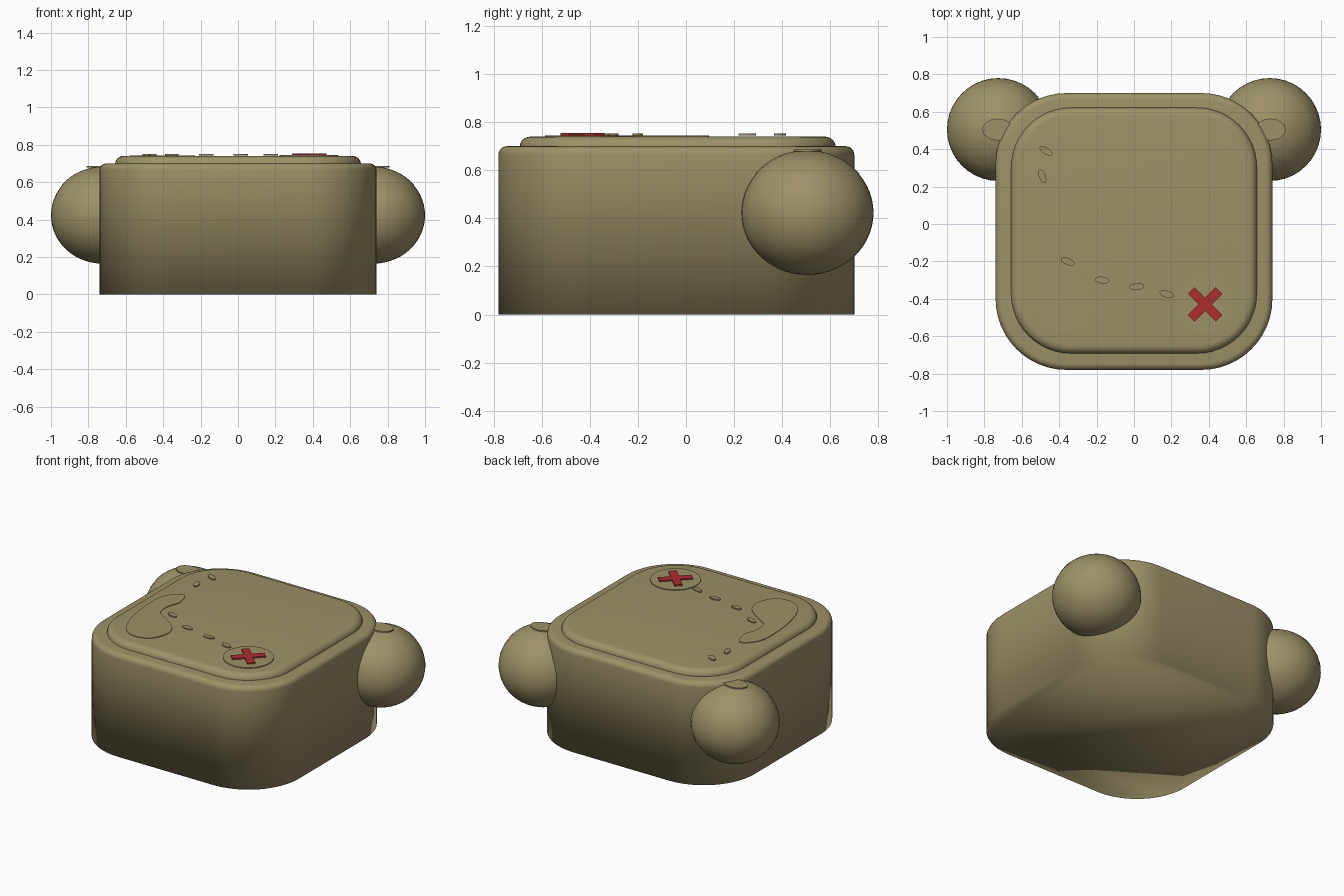
import bpy, bmesh, math
from mathutils import Vector

if "Cube" in bpy.data.objects:
    bpy.data.objects.remove(bpy.data.objects["Cube"])


def material(name, rgb):
    m = bpy.data.materials.new(name)
    m.diffuse_color = (*rgb, 1)
    m.use_nodes = True
    m.node_tree.nodes["Principled BSDF"].inputs["Base Color"].default_value = m.diffuse_color
    return m


KHAKI = material("khaki", (0.34, 0.285, 0.14))
RED = material("red", (0.42, 0.026, 0.03))


def finish(name, bm, mat, smooth=False):
    bmesh.ops.recalc_face_normals(bm, faces=bm.faces)
    for f in bm.faces:
        f.smooth = smooth
    me = bpy.data.meshes.new(name)
    bm.to_mesh(me)
    bm.free()
    me.materials.append(mat)
    ob = bpy.data.objects.new(name, me)
    bpy.context.collection.objects.link(ob)
    return ob


def rounded_square(half, radius, cy, steps=12):
    pts = []
    for q, (sx, sy) in enumerate([(1, 1), (-1, 1), (-1, -1), (1, -1)]):
        for i in range(steps + 1):
            a = math.pi / 2 * (q + i / steps)
            pts.append((sx * (half - radius) + radius * math.cos(a),
                        cy + sy * (half - radius) + radius * math.sin(a)))
    return pts


def rounded_block(name, half, radius, cy, z0, z1, bevel, bevel_z):
    """Rounded square prism with a softened top edge."""
    layers = [(0, z0)]
    for i in range(7):
        a = math.pi / 2 * i / 6
        layers.append((bevel * (1 - math.cos(a)), z1 - bevel_z * (1 - math.sin(a))))
    bm = bmesh.new()
    rings = [[bm.verts.new((x, y, z)) for x, y in rounded_square(half - d, radius - d, cy)]
             for d, z in layers]
    for a, b in zip(rings, rings[1:]):
        for i in range(len(a)):
            j = (i + 1) % len(a)
            bm.faces.new((a[i], a[j], b[j], b[i]))
    bm.faces.new(rings[0])
    bm.faces.new(rings[-1])
    return finish(name, bm, KHAKI, True)


def plate(name, pts, z0, z1, mat):
    """Thin flat plate from a closed outline."""
    bm = bmesh.new()
    lo = [bm.verts.new((x, y, z0)) for x, y in pts]
    hi = [bm.verts.new((x, y, z1)) for x, y in pts]
    bm.faces.new(lo)
    bm.faces.new(hi)
    for i in range(len(pts)):
        j = (i + 1) % len(pts)
        bm.faces.new((lo[i], lo[j], hi[j], hi[i]))
    return finish(name, bm, mat)


def ellipse(cx, cy, rx, ry, deg=0, n=32):
    t = math.radians(deg)
    out = []
    for i in range(n):
        a = 2 * math.pi * i / n
        x, y = rx * math.cos(a), ry * math.sin(a)
        out.append((cx + x * math.cos(t) - y * math.sin(t),
                    cy + x * math.sin(t) + y * math.cos(t)))
    return out


def smooth_loop(pts, steps=5):
    """Closed curve running through the given points."""
    p = [Vector(q) for q in pts]
    n, out = len(p), []
    for i in range(n):
        a, b, c, d = p[i - 1], p[i], p[(i + 1) % n], p[(i + 2) % n]
        for k in range(steps):
            t = k / steps
            v = 0.5 * (2 * b + (c - a) * t + (2 * a - 5 * b + 4 * c - d) * t ** 2
                       + (3 * b - a - 3 * c + d) * t ** 3)
            out.append((v.x, v.y))
    return out


# Body and raised top panel
rounded_block("body", 0.74, 0.38, -0.04, 0.0, 0.70, 0.035, 0.035)
rounded_block("top_panel", 0.657, 0.32, -0.035, 0.69, 0.74, 0.045, 0.042)

# Round knobs at the back corners, each with a shallow cap and a small plate
for side, sx in (("left", -1), ("right", 1)):
    for part, grow, lowest in (("knob", 1.0, -9), ("knob_cap", 1.008, 0.14)):
        bm = bmesh.new()
        bmesh.ops.create_uvsphere(bm, u_segments=40, v_segments=28, radius=1)
        for v in bm.verts:
            v.co = Vector((0.275 * v.co.x, 0.275 * v.co.y, 0.258 * v.co.z)) * grow
        bmesh.ops.delete(bm, geom=[v for v in bm.verts if v.co.z < lowest], context='VERTS')
        bmesh.ops.translate(bm, verts=bm.verts, vec=(sx * 0.725, 0.505, 0.423))
        finish(f"{side}_{part}", bm, KHAKI, True)
    plate(f"{side}_knob_plate", ellipse(sx * 0.73, 0.505, 0.08, 0.058), 0.678, 0.686, KHAKI)

# Irregular patch on the panel
plate("patch", smooth_loop([(-.475, .095), (-.57, -.02), (-.56, -.30), (-.495, -.50),
                            (-.40, -.575), (-.285, -.555), (-.23, -.45), (-.255, -.343),
                            (-.36, -.26), (-.442, -.204), (-.453, -.105), (-.428, -.01)]),
      0.737, 0.744, KHAKI)

# Trail of small oval marks
marks = [(-.47, .39, -30), (-.49, .255, -70), (-.355, -.20, -22),
         (-.17, -.30, -8), (.015, -.335, 5), (.175, -.375, -15)]
for i, (x, y, r) in enumerate(marks):
    plate(f"trail_mark_{i + 1}", ellipse(x, y, 0.039, 0.018, r, 20), 0.744, 0.752, KHAKI)
    
# Round disc with a red cross
plate("cross_disc", ellipse(0.38, -0.43, 0.157, 0.157, 0, 40), 0.737, 0.745, KHAKI)
L, w, s = 0.105, 0.025, math.sqrt(0.5)
arm = [(w, w), (L, w), (L, -w)]
cross = []
for k in range(4):
    c, d = [(1, 0), (0, -1), (-1, 0), (0, 1)][k]
    for x, y in arm:
        x, y = x * c - y * d, x * d + y * c
        cross.append((0.38 + (x - y) * s, -0.43 + (x + y) * s))
plate("red_cross", cross, 0.745, 0.754, RED)
